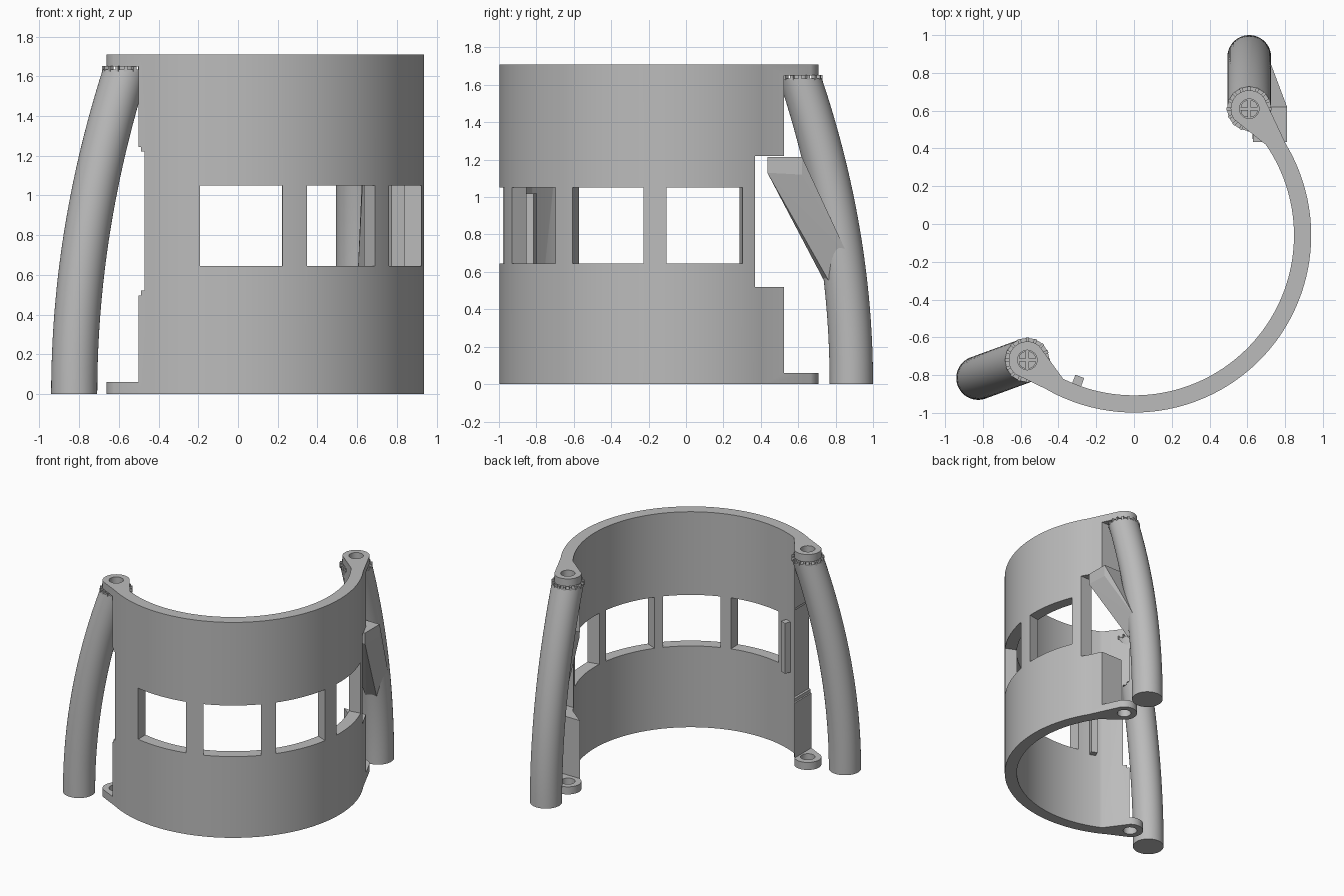
import bpy, bmesh
from math import sin, cos, radians, pi
from mathutils import Vector, Matrix

cube = bpy.data.objects.get("Cube")
if cube:
    bpy.data.objects.remove(cube, do_unlink=True)

grey = bpy.data.materials.new("plain grey")
grey.use_nodes = True
grey.diffuse_color = (0.5, 0.5, 0.5, 1)
grey.node_tree.nodes["Principled BSDF"].inputs["Base Color"].default_value = (0.5, 0.5, 0.5, 1)

HEIGHT = 1.71
CENTRE = Vector((0, -0.06))
OUTER, INNER = 0.938, 0.847
RIGHT_LUG, LEFT_LUG = Vector((0.61, 0.61)), Vector((-0.565, -0.72))
LUG_R, TUBE_R = 0.098, 0.116
TUBE_TOP = 1.635


def finish(name, bm):
    bmesh.ops.recalc_face_normals(bm, faces=bm.faces)
    mesh = bpy.data.meshes.new(name)
    bm.to_mesh(mesh)
    bm.free()
    obj = bpy.data.objects.new(name, mesh)
    bpy.context.collection.objects.link(obj)
    mesh.materials.append(grey)
    return obj


def smooth(obj):
    bpy.ops.object.select_all(action='DESELECT')
    obj.select_set(True)
    bpy.context.view_layer.objects.active = obj
    bpy.ops.object.shade_smooth_by_angle(angle=radians(30))


def arc(c, r, start, end, n):
    steps = [radians(start + (end - start) * i / n) for i in range(n + 1)]
    return [(c[0] + r * cos(a), c[1] + r * sin(a)) for a in steps]


def prism(bm, outline, z0, z1):
    face = bm.faces.new([bm.verts.new((x, y, z0)) for x, y in outline])
    top = bmesh.ops.extrude_face_region(bm, geom=[face])["geom"]
    for v in top:
        if isinstance(v, bmesh.types.BMVert):
            v.co.z = z1


def box(bm, lo, hi, turn=None):
    lo, hi = Vector(lo), Vector(hi)
    m = Matrix.Translation((lo + hi) / 2) @ Matrix.Diagonal((*(hi - lo), 1))
    bmesh.ops.create_cube(bm, size=1, matrix=(turn or Matrix()) @ m)


def cut(obj, bm):
    cutter = finish("cutter", bm)
    cutter.hide_render = True
    mod = obj.modifiers.new("cut", 'BOOLEAN')
    mod.operation, mod.solver, mod.object = 'DIFFERENCE', 'EXACT', cutter
    bpy.context.view_layer.objects.active = obj
    bpy.ops.object.modifier_apply(modifier=mod.name)
    bpy.data.objects.remove(cutter, do_unlink=True)


def turned(angle):
    return Matrix.Translation((*CENTRE, 0)) @ Matrix.Rotation(radians(angle), 4, 'Z')


# Curved shell with a lug at each end, extruded from one outline
bm = bmesh.new()
outline = (arc(CENTRE, OUTER, 240, 391, 96) + arc(RIGHT_LUG, LUG_R, 36, 216, 24)
           + arc(CENTRE, INNER, 394.5, 243.7, 96) + arc(LEFT_LUG, LUG_R, 50, 230, 24))
prism(bm, outline, 0, HEIGHT)
shell = finish("curved_shell", bm)

# Clear the ends so that only thin lug plates remain, then notch the middle
for lo, hi in [((0.4, 0.525, 0.06), (1, 1, 1.65)),
               ((0.4, 0.37, 0.52), (1, 1, 1.22)),
               ((-1, -1.1, 0.06), (-0.5, -0.4, 1.65)),
               ((-1, -1.1, 0.495), (-0.488, -0.4, 1.245)),
               ((-1, -1.1, 0.52), (-0.47, -0.4, 1.22))]:
    bm = bmesh.new()
    box(bm, lo, hi)
    cut(shell, bm)

# Windows and lug holes
for angle in (271, 304.5, 337, 370):
    bm = bmesh.new()
    box(bm, (0.6, -0.207, 0.645), (1.2, 0.207, 1.05), turned(angle))
    cut(shell, bm)
for lug in (RIGHT_LUG, LEFT_LUG):
    bm = bmesh.new()
    prism(bm, arc(lug, 0.052, 0, 345, 23), -0.1, HEIGHT + 0.1)
    cut(shell, bm)
smooth(shell)

# Small raised stop on the inside of the shell
bm = bmesh.new()
box(bm, (0.80, -0.025, 0.62), (0.86, 0.025, 1.02), turned(249))
finish("inner_stop", bm)


def post(name, top, foot):
    """Bowed tube that ends in a toothed crown and a slotted pin."""
    bm = bmesh.new()
    rings = []
    for i in range(25):
        t = i / 24
        c = foot.lerp(top, t * t)
        rings.append([bm.verts.new((x, y, TUBE_TOP * t))
                      for x, y in arc(c, TUBE_R, 0, 352.5, 47)])
    for a, b in zip(rings, rings[1:]):
        for k in range(48):
            n = (k + 1) % 48
            bm.faces.new((a[k], a[n], b[n], b[k]))
    bm.faces.new(rings[0])
    bm.faces.new(rings[-1])
    smooth(finish(name + "_tube", bm))

    bm = bmesh.new()
    at = Matrix.Translation((*top, 0))
    for k in range(16):
        turn = at @ Matrix.Rotation(2 * pi * k / 16, 4, 'Z')
        box(bm, (0.095, -0.008, 1.625), (0.119, 0.008, 1.652), turn)
    finish(name + "_crown_teeth", bm)

    bm = bmesh.new()
    for k in range(4):
        mid = 90 * k + 45
        c = top + Vector((cos(radians(mid)), sin(radians(mid)))) * 0.01
        prism(bm, [tuple(c)] + arc(c, 0.038, mid - 45, mid + 45, 8), 1.62, 1.66)
    finish(name + "_slotted_pin", bm)


post("right_post", RIGHT_LUG, Vector((0.61, 0.884)))
post("left_post", LEFT_LUG, Vector((-0.825, -0.815)))

# Angled bracket that rises from the back post into the shell notch
bm = bmesh.new()
corners = [(0.63, 0.435, 1.215), (0.81, 0.435, 1.215), (0.81, 0.62, 1.215), (0.63, 0.62, 1.215),
           (0.63, 0.435, 1.13), (0.81, 0.435, 1.13), (0.81, 0.62, 1.12),
           (0.60, 0.75, 0.53), (0.68, 0.77, 0.54), (0.72, 0.86, 0.70), (0.62, 0.85, 0.68)]
bmesh.ops.convex_hull(bm, input=[bm.verts.new(c) for c in corners])
finish("post_bracket", bm)
